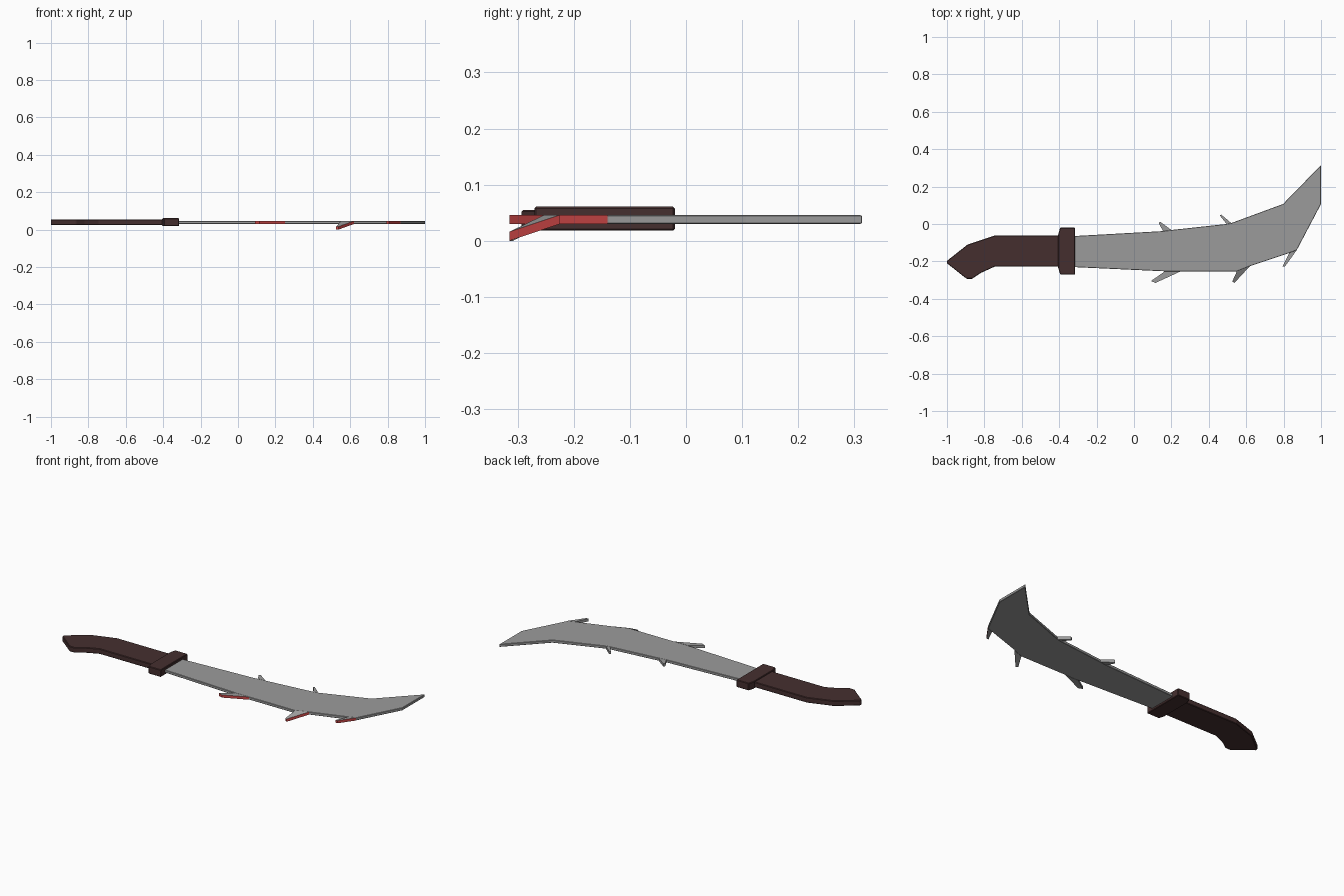
import bpy, bmesh

cube = bpy.data.objects.get("Cube")
if cube:
    bpy.data.objects.remove(cube)


def material(name, rgb):
    m = bpy.data.materials.new(name)
    m.use_nodes = True
    m.diffuse_color = (*rgb, 1)
    m.node_tree.nodes["Principled BSDF"].inputs["Base Color"].default_value = (*rgb, 1)
    return m


steel = material("steel grey", (0.33, 0.33, 0.33))
red = material("blood red", (0.58, 0.06, 0.06))
brown = material("dark brown", (0.06, 0.028, 0.028))


def plate(name, outline, low, high, mats, drops=None, red_edges=(), bevel=0.0):
    """Solid plate from an outline; drops lower single corners, red_edges take the second material."""
    bm = bmesh.new()
    n = len(outline)
    drops = drops or [0] * n
    bottom = [bm.verts.new((x, y, low - d)) for (x, y), d in zip(outline, drops)]
    top = [bm.verts.new((x, y, high - d)) for (x, y), d in zip(outline, drops)]
    bm.faces.new(bottom)
    bm.faces.new(top)
    for i in range(n):
        j = (i + 1) % n
        side = bm.faces.new((bottom[i], bottom[j], top[j], top[i]))
        side.material_index = int(i in red_edges)
    bmesh.ops.recalc_face_normals(bm, faces=bm.faces[:])
    mesh = bpy.data.meshes.new(name)
    bm.to_mesh(mesh)
    bm.free()
    for m in mats:
        mesh.materials.append(m)
    ob = bpy.data.objects.new(name, mesh)
    bpy.context.collection.objects.link(ob)
    if bevel:
        mod = ob.modifiers.new("edge bevel", "BEVEL")
        mod.width = bevel
        mod.segments = 1
        mod.limit_method = "ANGLE"
    return ob


# Curved, flaring blade
LOW, HIGH = 0.03, 0.046
blade = [(-0.33, -0.23), (0.165, -0.253), (0.55, -0.253), (0.62, -0.225),
         (0.83, -0.155), (0.87, -0.14), (1.0, 0.107), (1.0, 0.315),
         (0.797, 0.107), (0.52, 0.005), (0.495, 0), (0.2, -0.032),
         (0.155, -0.038), (-0.33, -0.065)]
plate("blade", blade, LOW, HIGH, [steel], bevel=0.002)

# Red-edged barbs along the cutting side; the middle one is bent downward
barbs = {
    "inner_barb": ([(0.165, -0.253), (0.09, -0.305), (0.115, -0.315), (0.25, -0.253)], 0),
    "bent_barb": ([(0.55, -0.253), (0.525, -0.308), (0.537, -0.315), (0.62, -0.225)], 0.03),
    "outer_barb": ([(0.83, -0.155), (0.795, -0.226), (0.808, -0.226), (0.87, -0.14)], 0),
}
for name, (outline, drop) in barbs.items():
    plate(name, outline, LOW, HIGH, [steel, red], [0, drop, drop, 0], red_edges=(1, 2))

# Small plain barbs along the back
plate("back_inner_barb", [(0.2, -0.032), (0.14, 0.012), (0.132, 0.006), (0.155, -0.038)],
      LOW, HIGH, [steel])
plate("back_outer_barb", [(0.52, 0.005), (0.467, 0.05), (0.458, 0.046), (0.495, 0)],
      LOW, HIGH, [steel])

# Guard with chamfered rear corners
guard = [(-0.315, -0.27), (-0.395, -0.27), (-0.405, -0.235), (-0.405, -0.055),
         (-0.395, -0.02), (-0.315, -0.02)]
plate("guard", guard, 0.018, 0.061, [brown], bevel=0.003)

# Grip with a drooping pommel
grip = [(-0.39, -0.062), (-0.745, -0.062), (-0.89, -0.11), (-1.0, -0.197),
        (-1.0, -0.21), (-0.895, -0.293), (-0.865, -0.293), (-0.82, -0.262),
        (-0.745, -0.228), (-0.39, -0.228)]
plate("grip", grip, 0.024, 0.055, [brown], bevel=0.003)
